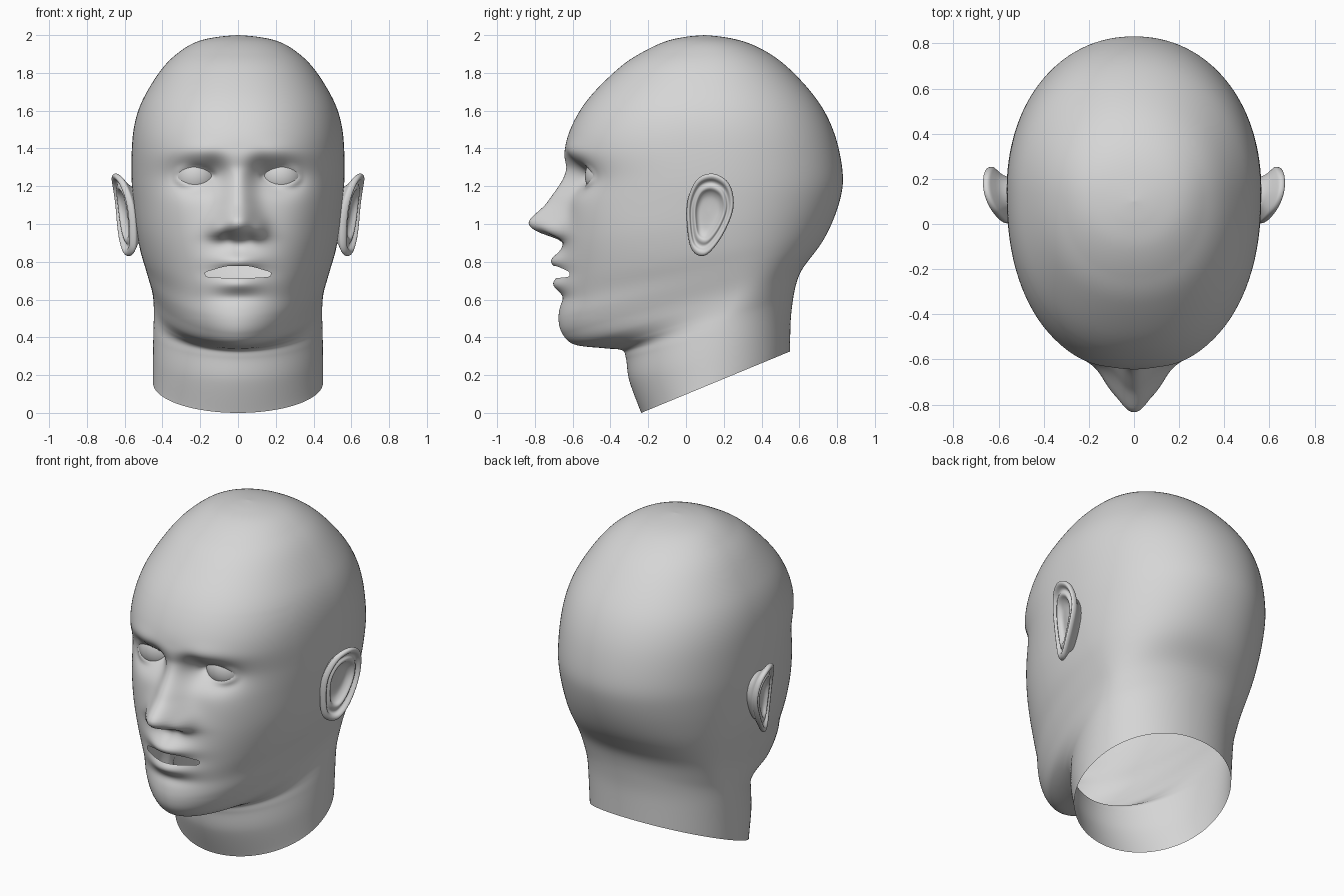
import bpy, bmesh, math

cube = bpy.data.objects.get("Cube")
if cube:
    bpy.data.objects.remove(cube, do_unlink=True)

GREY = (0.67, 0.67, 0.67, 1)
clay = bpy.data.materials.new("grey_clay")
clay.use_nodes = True
clay.diffuse_color = GREY
clay.node_tree.nodes["Principled BSDF"].inputs["Base Color"].default_value = GREY


def finish(name, bm, mirror=False):
    """Turn a bmesh into a smooth shaded object."""
    bmesh.ops.remove_doubles(bm, verts=bm.verts[:], dist=0.0002)
    bmesh.ops.recalc_face_normals(bm, faces=bm.faces[:])
    mesh = bpy.data.meshes.new(name)
    bm.to_mesh(mesh)
    bm.free()
    mesh.materials.append(clay)
    for poly in mesh.polygons:
        poly.use_smooth = True
    obj = bpy.data.objects.new(name, mesh)
    bpy.context.scene.collection.objects.link(obj)
    if mirror:
        obj.modifiers.new("mirror", "MIRROR")


def loft(rings, skip=None):
    """Skin a list of closed rings, leaving out faces chosen by skip."""
    bm = bmesh.new()
    rows = [[bm.verts.new(p) for p in ring] for ring in rings]
    for j in range(len(rows) - 1):
        low, high = rows[j], rows[j + 1]
        for i in range(len(low)):
            k = (i + 1) % len(low)
            if skip and skip(j, low[i].co, low[k].co):
                continue
            bm.faces.new((low[i], low[k], high[k], high[i]))
    return bm


def catmull(a, b, c, d, t):
    return [q + 0.5 * t * (r - p + t * (2 * p - 5 * q + 4 * r - s + t * (3 * (q - r) + s - p)))
            for p, q, r, s in zip(a, b, c, d)]


def resample(points, steps, closed=False):
    n, out = len(points), []
    for i in range(n if closed else n - 1):
        near = [points[k % n] if closed else points[min(max(k, 0), n - 1)]
                for k in range(i - 1, i + 3)]
        out += [catmull(*near, s / steps) for s in range(steps)]
    return out if closed else out + [points[-1]]


def fair(rows, passes):
    """Even out every column after the front profile, keeping both ends."""
    for _ in range(passes):
        rows = [rows[0]] + [
            list(b[:2]) + [(p + 2 * q + r) / 4 for p, q, r in zip(a[2:], b[2:], c[2:])]
            for a, b, c in zip(rows, rows[1:], rows[2:])] + [rows[-1]]
    return rows


def lookup(table, t):
    """Linear interpolation in rows of (key, values...)."""
    if t <= table[0][0]:
        return table[0][1:]
    for a, b in zip(table, table[1:]):
        if t <= b[0]:
            f = (t - a[0]) / (b[0] - a[0])
            return tuple(p + (q - p) * f for p, q in zip(a[1:], b[1:]))
    return table[-1][1:]


def bump(x, z, cx, cz, sx, sz):
    return math.exp(-((abs(x) - cx) / sx) ** 2 - ((z - cz) / sz) ** 2)


# Tilted head sections: front y, front z, back y, back z, half width
sections = [
    (-.237, 0, .55, .325, .45), (-.30, .17, .552, .42, .45),
    (-.318, .29, .555, .51, .448), (-.34, .332, .565, .59, .446),
    (-.43, .342, .575, .65, .445), (-.59, .362, .597, .73, .45),
    (-.655, .42, .635, .79, .462), (-.675, .5, .675, .84, .477),
    (-.662, .6, .712, .89, .494), (-.655, .72, .75, .955, .517),
    (-.65, .9, .79, 1.045, .541), (-.625, 1.1, .822, 1.15, .557),
    (-.612, 1.24, .834, 1.25, .564), (-.64, 1.39, .81, 1.4, .563),
    (-.6, 1.53, .768, 1.53, .55), (-.507, 1.675, .69, 1.67, .503),
    (-.35, 1.83, .535, 1.838, .393), (-.23, 1.91, .415, 1.92, .307),
    (-.11, 1.966, .31, 1.967, .218), (0, 1.991, .2, 1.991, .11),
    (.1, 2, .1, 2, 0)]
# Section index, y of the widest point, roundness of the front half
roundness = [(0, .15, 2), (3, .2, 1.9), (5, .27, 1.85), (6, .27, 1.85), (8, .24, 1.97),
             (10, .18, 2.25), (12, .15, 2.3), (14, .13, 2.25), (20, .1, 2)]
# Height, nose projection, nose half width
nose = [(.915, 0, .14), (.937, .09, .13), (.965, .17, .12), (1.01, .212, .11),
        (1.1, .122, .09), (1.245, .042, .065), (1.3, .012, .06), (1.4, 0, .08)]

STEPS, SEGMENTS = 12, 192
MOUTH_Z, MOUTH_W = .722, .175
EYE_X, EYE_Y, EYE_Z, EYE_R = .225, -.41, 1.255, .125


def face_relief(x, y, z):
    """Push the front of the head in and out to model the features."""
    out, width = lookup(nose, z)
    y -= out * math.exp(-(abs(x) / width) ** 2.1)
    y -= .03 * bump(x, z, .11, .967, .04, .042)       # nostril wings
    y += .03 * bump(x, z, .055, .932, .028, .016)     # nostrils
    y -= .066 * bump(x, z, 0, .805, .13, .045)        # upper lip
    y -= .05 * bump(x, z, 0, .685, .125, .042)        # lower lip
    y += .012 * bump(x, z, 0, .61, .14, .03)          # fold above the chin
    y += .008 * bump(x, z, 0, .87, .02, .04)          # philtrum
    y += .075 * bump(x, z, .22, 1.25, .12, .08)       # eye sockets
    y += .04 * bump(x, z, .12, 1.27, .06, .08)
    y -= .012 * bump(x, z, .2, 1.385 - .6 * (abs(x) - .2) ** 2, .15, .045)  # brows
    y -= .012 * bump(x, z, .34, 1.08, .14, .13)       # cheekbones
    # Eyelids wrapped over the eyeball with an almond opening
    dx, dz = abs(x) - EYE_X, z - EYE_Z
    reach = EYE_R ** 2 - dx * dx - dz * dz
    if reach > 0:
        ball = EYE_Y - math.sqrt(reach)
        lid = min(y, ball - .014)
        u = dx / .105
        tall = .05 if dz > 0 else .046
        edge = abs(dz) / (tall * max(1 - u * u, .01))
        f = min(max((edge - .85) / .3, 0), 1)
        f = f * f * (3 - 2 * f)
        y = lid * f + (ball + .015) * (1 - f)
    return y


# Head, face and neck
sampled = fair(resample([s + lookup(roundness, k) for k, s in enumerate(sections)], STEPS), 50)
mouth_row = next(j for j, s in enumerate(sampled) if s[1] >= MOUTH_Z)
rings = []
for j, (yf, zf, yb, zb, w, mid, power) in enumerate(sampled):
    ring = []
    for i in range(SEGMENTS):
        t = math.tau * i / SEGMENTS
        angle = t - .55 * math.sin(t)     # closer columns on the face
        s, c = math.sin(angle), math.cos(angle)
        front = c > 0
        e = 2 / (power if front else 2.1)
        x = math.copysign(max(w, 0) * abs(s) ** e, s)
        y = mid - (mid - yf) * c ** e if front else mid + (yb - mid) * abs(c) ** e
        z = zf + (zb - zf) * (y - yf) / max(yb - yf, .0001)
        if front:
            # Raise the upper lip in an arch with a dip in the middle
            if j >= mouth_row:
                arch = max(1 - (x / MOUTH_W) ** 2, 0) ** 1.3 - .1 * bump(x, 0, 0, 0, .03, 1)
                z += .054 * arch * math.exp((MOUTH_Z - zf) / .07)
            y = face_relief(x, y, z)
        ring.append((x, y, z))
    rings.append(ring)


def mouth_opening(j, a, b):
    return j == mouth_row - 1 and a.y < 0 and max(abs(a.x), abs(b.x)) < MOUTH_W


head = loft(rings, mouth_opening)
face = [v for v in head.verts if v.co.y < -.2 and .5 < v.co.z < 1.6]
for _ in range(4):
    bmesh.ops.smooth_vert(head, verts=face, factor=.5, use_axis_x=True,
                          use_axis_y=True, use_axis_z=True)
finish("head", head)

# Eyes
eye = bmesh.new()
bmesh.ops.create_uvsphere(eye, u_segments=40, v_segments=24, radius=EYE_R)
bmesh.ops.translate(eye, verts=eye.verts[:], vec=(EYE_X, EYE_Y, EYE_Z))
finish("eyes", eye, mirror=True)

# Ears: outline in y and z, then a rim profile of scale and outward offset
outline = resample([(.137, 1.267), (.215, 1.23), (.25, 1.15), (.243, 1.05), (.18, .918),
                    (.10, .833), (.03, .865), (.005, 1), (.01, 1.13), (.058, 1.235)], 7, True)
rim = [(.6, -.1), (.72, -.05), (.9, -.018), (.98, -.004), (1, .008), (.98, .02),
       (.93, .025), (.87, .02), (.81, .004), (.75, 0), (.68, .008), (.61, .006),
       (.53, -.012), (.4, -.026), (.2, -.03), (0, -.03)]
ear_y, ear_z = .12, 1.06


def ear_point(p, q, scale, out):
    """Scale an outline point and bow the ear away from the head."""
    y, z = ear_y + (p - ear_y) * scale, ear_z + (q - ear_z) * scale
    bow = 1 - ((y - .2) / .2) ** 2
    return .548 + .075 * bow + .12 * (z - ear_z) + out, y, z


ear = loft([[ear_point(p, q, k, out) for p, q in outline] for k, out in resample(rim, 3)])
finish("ears", ear, mirror=True)
